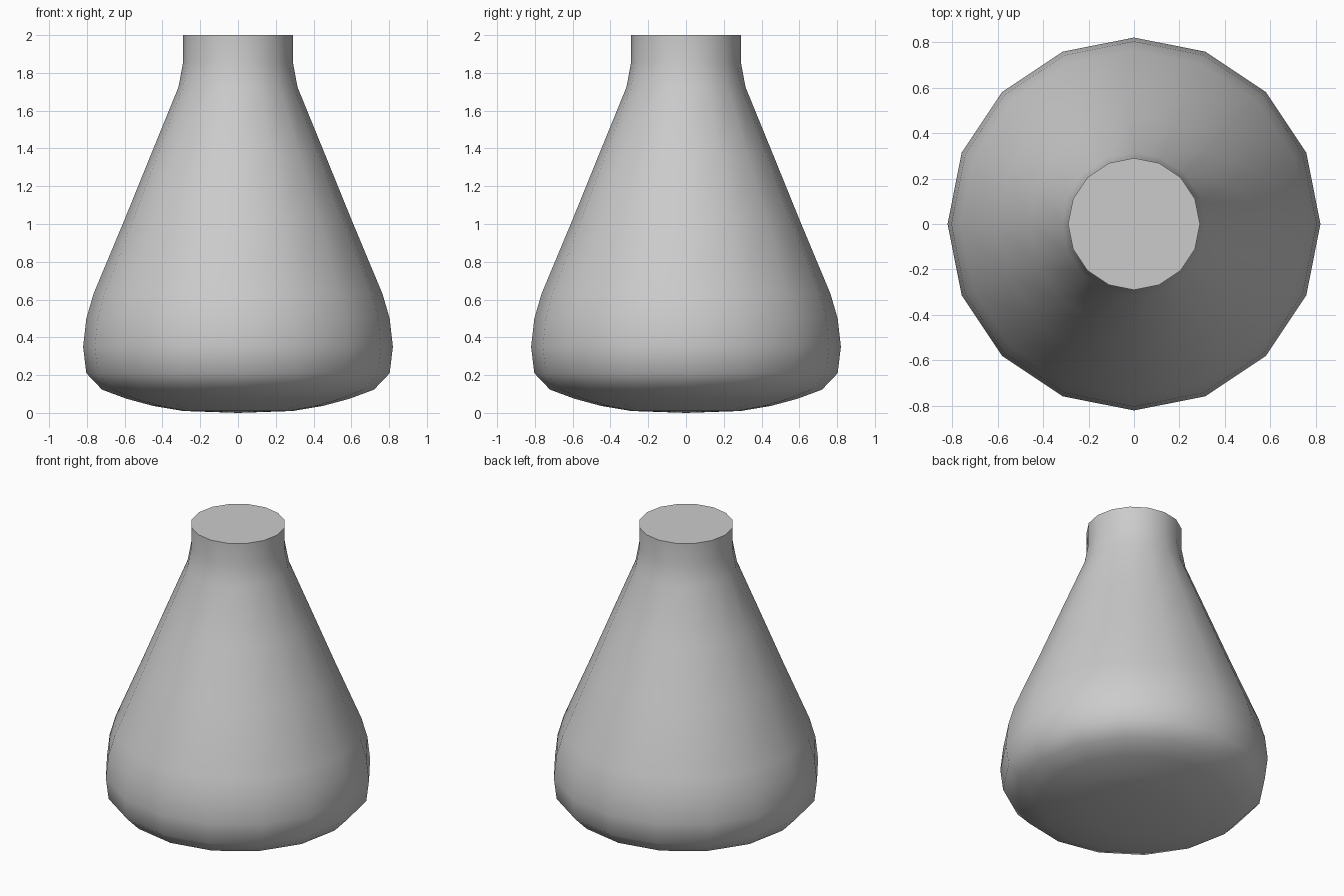
import bpy, bmesh, math

if "Cube" in bpy.data.objects:
    bpy.data.objects.remove(bpy.data.objects["Cube"])

SIDES = 16

# flask profile: (radius, height) from base to mouth
profile = [(0.29, 0.01), (0.45, 0.037), (0.59, 0.075), (0.72, 0.123),
           (0.803, 0.21), (0.82, 0.35), (0.803, 0.50), (0.765, 0.63),
           (0.60, 1.025), (0.46, 1.37), (0.315, 1.725), (0.29, 1.86), (0.29, 2.0)]

bm = bmesh.new()
rings = []
for r, z in profile:
    rings.append([bm.verts.new((r * math.cos(2 * math.pi * i / SIDES),
                                r * math.sin(2 * math.pi * i / SIDES), z))
                  for i in range(SIDES)])

# side walls
for a, b in zip(rings, rings[1:]):
    for i in range(SIDES):
        j = (i + 1) % SIDES
        bm.faces.new((a[i], a[j], b[j], b[i]))

# slightly rounded base
base = bm.verts.new((0, 0, 0))
for i in range(SIDES):
    bm.faces.new((base, rings[0][(i + 1) % SIDES], rings[0][i]))

# flat closed mouth
bm.faces.new(rings[-1])
bmesh.ops.recalc_face_normals(bm, faces=bm.faces)

mesh = bpy.data.meshes.new("flask_body")
bm.to_mesh(mesh)
bm.free()
flask = bpy.data.objects.new("flask_body", mesh)
bpy.context.collection.objects.link(flask)

# smooth body, sharp mouth rim
bpy.context.view_layer.objects.active = flask
flask.select_set(True)
bpy.ops.object.shade_smooth_by_angle(angle=math.radians(50))
